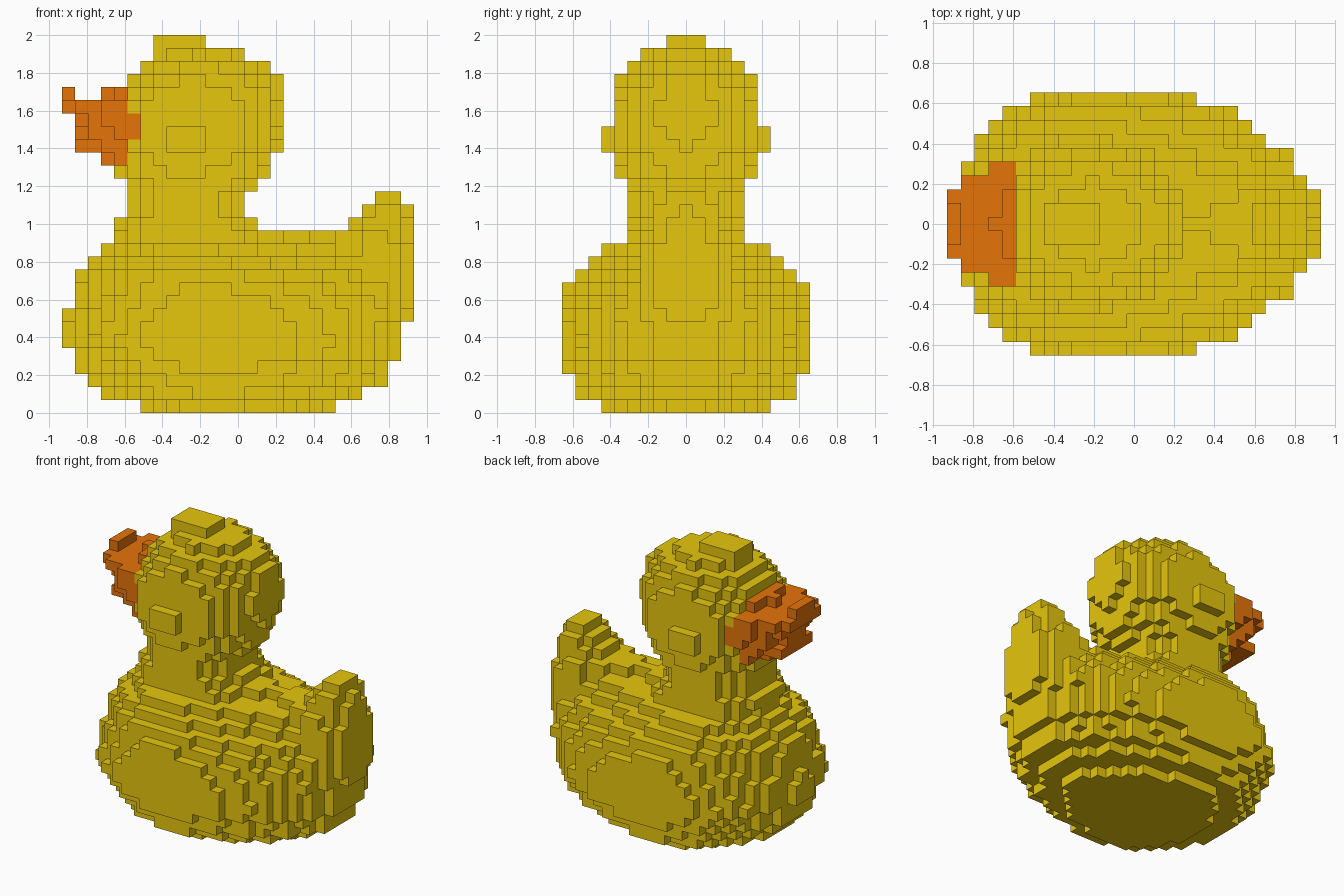
import bpy, bmesh

if "Cube" in bpy.data.objects:
    bpy.data.objects.remove(bpy.data.objects["Cube"])

V = 2 / 29                      # block size
NX, CY = 27, 9                  # blocks along x, middle row in y
X0, Y0 = -NX * V / 2, -9.5 * V


def material(name, rgb):
    m = bpy.data.materials.new(name)
    m.diffuse_color = (*rgb, 1)
    m.use_nodes = True
    m.node_tree.nodes["Principled BSDF"].inputs["Base Color"].default_value = m.diffuse_color
    return m


yellow = material("yellow", (0.79, 0.57, 0.004))
orange = material("orange", (0.79, 0.175, 0.003))


def oval(k, x1, x2, cx, b, cap, m1=0.25, m2=0.4, p=2, q=0.5):
    """Blocks of one layer: an egg-shaped oval from column x1 to x2."""
    cells = set()
    for i in range(x1, x2 + 1):
        if i < cx:
            f = (1 - ((cx - i) / (cx - x1 + m1)) ** 2) ** 0.5
        else:
            f = (1 - ((i - cx) / (x2 - cx + m2)) ** p) ** q
        h = min(int(b * f), cap)
        cells |= {(i, CY + j, k) for j in range(-h, h + 1)}
    return cells


def strip(k, x1, widths):
    """Blocks of one layer: half width per column (-1 leaves a gap)."""
    return {(x1 + n, CY + j, k) for n, h in enumerate(widths)
            for j in range(-h, h + 1)}


# Body: columns, centre, half width, front margin and rear taper of each layer
body = set()
for k, (x1, x2, cx, b, m1, p, q) in enumerate([
        (6, 20, 10.8, 6.5, .3, 1.7, .6), (3, 22, 11, 8.2, .25, 2, .5),
        (2, 24, 11, 8.8, .25, 2, .5), (1, 24, 11.3, 9.3, .25, 2, .5),
        (1, 25, 11, 10.25, .25, 2, .5), (0, 25, 11, 10.3, .12, 2, .5),
        (0, 25, 11, 10.15, .12, 2, .5), (0, 26, 10.8, 9.8, .02, 2, .53),
        (1, 26, 10.6, 9.6, .25, 2, .6), (1, 26, 10.3, 9.2, .25, 1.9, .7),
        (1, 26, 10, 8.6, .25, 1.6, .7), (2, 26, 9.7, 7.6, .25, 1.2, .75),
        (3, 26, 9.3, 6.5, .25, 1, .75)]):
    body |= oval(k, x1, x2, cx, b, 9, m1, .38, p, q)
body |= strip(13, 15, [1, 1, 0, 0, 1])
# Narrow rear end
body = {c for c in body if abs(c[1] - CY) <= {24: 5, 25: 3, 26: 2}.get(c[0], 9)}

# Tail: upright block with a stepped tip
tail = strip(8, 24, [4, 3, 2]) | strip(9, 24, [4, 3, 2])
for k in range(10, 13):
    tail |= strip(k, 23, [3, 3, 3, 2])
tail |= strip(13, 20, [1, 2, 2, 3, 3, 2, 1])
tail |= strip(14, 22, [1, 2, 2, 2, 1])
tail |= strip(15, 23, [1, 2, 2, 0])
tail |= strip(16, 24, [1, 1])

# Neck
neck = set()
for k, x1, x2 in [(13, 4, 15), (14, 4, 14), (15, 5, 13), (16, 5, 13), (17, 5, 14)]:
    neck |= oval(k, x1, x2, (x1 + x2) / 2 - 0.5, 5.2, 4, 0.4)

# Head: columns, half width, limit and rear margin of each layer
head = set()
for k, x1, x2, b, cap, m2 in [
        (18, 4, 15, 5.2, 5, .2), (19, 4, 15, 5.75, 5, .4), (20, 4, 16, 6.1, 5, .03),
        (21, 4, 16, 6.3, 5, .15), (22, 4, 16, 6.3, 5, .4), (23, 4, 16, 6.15, 5, .4),
        (24, 4, 16, 5.8, 5, .3), (25, 5, 16, 5.1, 5, .2), (26, 6, 15, 4.2, 4, .3),
        (27, 7, 13, 3.05, 3, .3), (28, 7, 10, 1.9, 1, .4)]:
    cx = {27: 9.8, 28: 8.5}.get(k, 9.2)
    head |= oval(k, x1, x2, cx, b, cap, 0.5, m2)

# Eyes: raised blocks on both sides of the head
eyes = {(i, CY + s * 6, k) for i in (8, 9, 10) for k in (20, 21) for s in (-1, 1)}

# Beak: layers from the lower bill to the upturned lip
beak = strip(19, 3, [1, 3])
beak |= strip(20, 1, [2, 2, 3, 3])
beak |= strip(21, 1, [1, 3, 3, 4, 4])
beak |= strip(22, 1, [2, 3, 4, 4, 4])
beak |= strip(23, 0, [2, 3, 3, 4, 4])
beak |= strip(24, 0, [1, -1, -1, 0, 2])

# Each block belongs to one part only
head -= beak
neck -= body
tail -= body | neck
parts = {"body": body, "tail": tail, "neck": neck, "head": head,
         "eyes": eyes, "beak": beak}
solid = set().union(*parts.values())

# The six sides of a block: direction and corners
SIDES = []
for axis in range(3):
    u, w = (axis + 1) % 3, (axis + 2) % 3
    for side in (0, 1):
        quad = []
        for s, t in ((0, 0), (1, 0), (1, 1), (0, 1)):
            c = [0, 0, 0]
            c[axis], c[u], c[w] = side, s, t
            quad.append(tuple(c))
        d = [0, 0, 0]
        d[axis] = 2 * side - 1
        SIDES.append((d, quad if side else quad[::-1]))


def build(name, cells, mat):
    """Make a mesh of the outer faces of the blocks."""
    bm = bmesh.new()
    verts = {}
    for c in sorted(cells):
        for d, quad in SIDES:
            if tuple(a + b for a, b in zip(c, d)) in solid:
                continue
            corners = []
            for o in quad:
                g = tuple(a + b for a, b in zip(c, o))
                if g not in verts:
                    verts[g] = bm.verts.new((X0 + g[0] * V, Y0 + g[1] * V, g[2] * V))
                corners.append(verts[g])
            bm.faces.new(corners)
    mesh = bpy.data.meshes.new(name)
    bm.to_mesh(mesh)
    bm.free()
    mesh.materials.append(mat)
    bpy.context.collection.objects.link(bpy.data.objects.new(name, mesh))


for name, cells in parts.items():
    build(name, cells, orange if name == "beak" else yellow)
